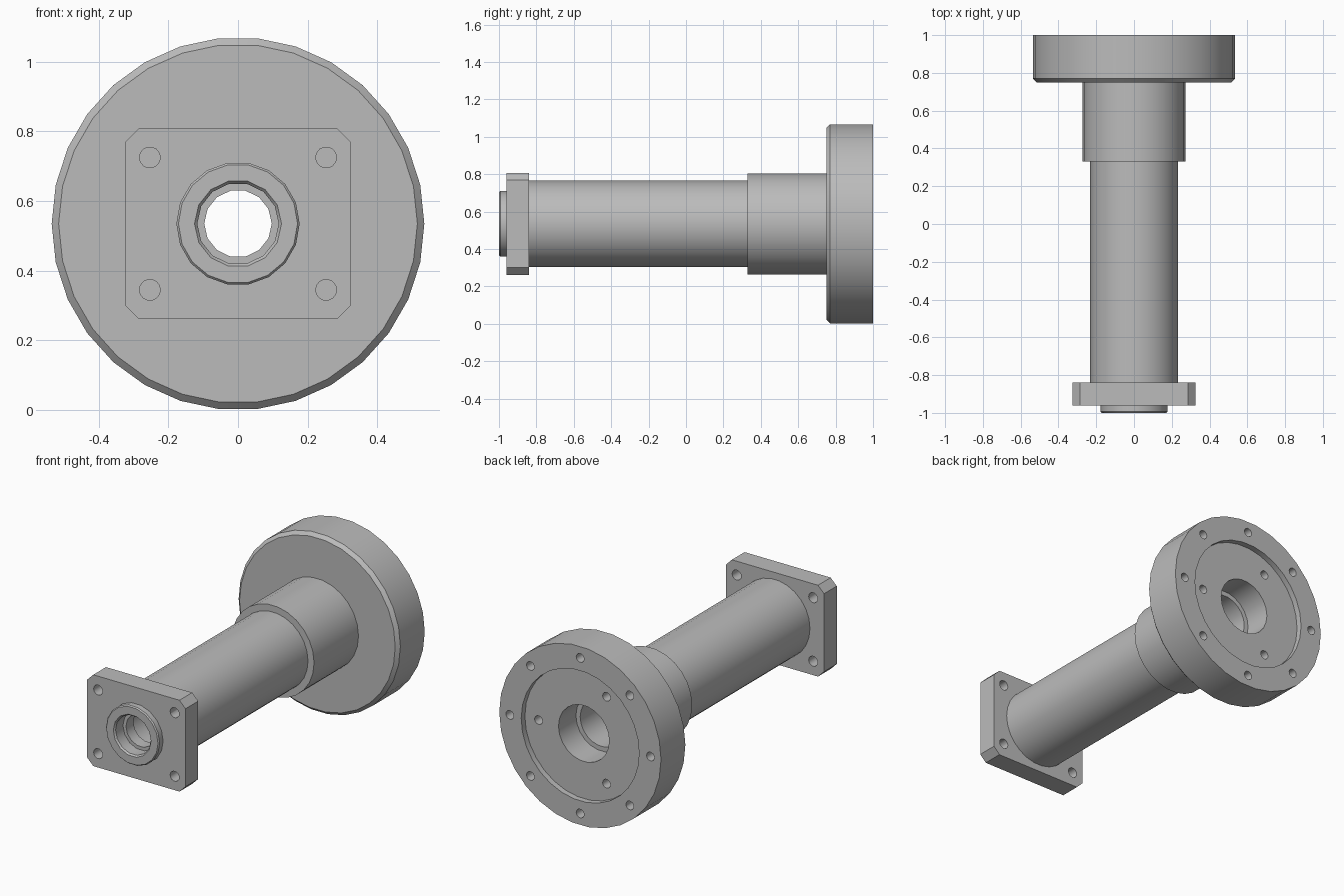
import bpy, bmesh, math
from mathutils import Matrix

if "Cube" in bpy.data.objects:
    bpy.data.objects.remove(bpy.data.objects["Cube"], do_unlink=True)

AXIS_Z = 0.535
steel = bpy.data.materials.new("grey_steel")
steel.use_nodes = True
steel.diffuse_color = (0.5, 0.5, 0.5, 1)
steel.node_tree.nodes["Principled BSDF"].inputs["Base Color"].default_value = (0.5, 0.5, 0.5, 1)


def make(name, bm):
    bmesh.ops.recalc_face_normals(bm, faces=bm.faces)
    mesh = bpy.data.meshes.new(name)
    bm.to_mesh(mesh)
    bm.free()
    mesh.materials.append(steel)
    obj = bpy.data.objects.new(name, mesh)
    bpy.context.collection.objects.link(obj)
    return obj


def lathe(name, profile, sides, x=0, z=0):
    """Capped solid of revolution along y from (radius, y) pairs."""
    bm = bmesh.new()
    rings = []
    for r, y in profile:
        angles = [math.tau * i / sides for i in range(sides)]
        rings.append([bm.verts.new((x + r * math.cos(a), y, AXIS_Z + z + r * math.sin(a)))
                      for a in angles])
    for a, b in zip(rings, rings[1:]):
        for i in range(sides):
            j = (i + 1) % sides
            bm.faces.new((a[i], a[j], b[j], b[i]))
    bm.faces.new(rings[0])
    bm.faces.new(rings[-1])
    return make(name, bm)


def activate(obj):
    bpy.ops.object.select_all(action='DESELECT')
    obj.select_set(True)
    bpy.context.view_layer.objects.active = obj


def cut(obj, cutters):
    activate(obj)
    for c in cutters:
        mod = obj.modifiers.new("cut", 'BOOLEAN')
        mod.operation = 'DIFFERENCE'
        mod.solver = 'EXACT'
        mod.object = c
        bpy.ops.object.modifier_apply(modifier=mod.name)


def drill(x, z, r, y0, y1):
    return lathe("drill", [(r, y0), (r, y1)], 14, x, z)


# Cutters for the stepped bore
front_bore = lathe("front_bore", [(0.135, -1.01), (0.125, -1.0), (0.117, -0.99), (0.117, -0.92),
                                  (0.097, -0.92), (0.097, -0.8)], 14)
main_bore = lathe("main_bore", [(0.14, -0.85), (0.14, 0.8), (0.168, 0.8), (0.168, 1.01)], 22)
bores = [front_bore, main_bore]

# Rear flange with shallow recess, eight rim holes and three inner holes
flange = lathe("rear_flange", [(0.515, 0.75), (0.535, 0.77), (0.535, 1.0)], 30)
recess = lathe("recess", [(0.39, 0.965), (0.39, 1.01)], 30)
rim = [drill(0.465 * math.cos(a), 0.465 * math.sin(a), 0.026, 0.86, 1.01)
       for a in (math.tau * i / 8 for i in range(8))]
inner = [drill(0.3 * math.cos(a), 0.3 * math.sin(a), 0.026, 0.86, 1.01)
         for a in (math.tau * i / 3 for i in range(3))]
cut(flange, [recess, main_bore] + rim + inner)

# Collar and long tube
collar = lathe("collar", [(0.272, 0.33), (0.272, 0.75)], 26)
tube = lathe("tube", [(0.232, -0.84), (0.232, 0.33)], 26)
for part in (collar, tube):
    cut(part, bores)

# Front mounting plate with clipped corners and four through holes
bm = bmesh.new()
bmesh.ops.create_cube(bm, size=1, matrix=Matrix.Translation((0, -0.9, AXIS_Z))
                      @ Matrix.Diagonal((0.65, 0.12, 0.546, 1)))
corners = [e for e in bm.edges if abs(e.verts[0].co.y - e.verts[1].co.y) > 0.1]
bmesh.ops.bevel(bm, geom=corners, offset=0.04, segments=1, affect='EDGES')
plate = make("mounting_plate", bm)
bolts = [drill(sx * 0.253, sz * 0.19, 0.03, -1.0, -0.8) for sx in (-1, 1) for sz in (-1, 1)]
cut(plate, bores + bolts)

# Front spigot ring
spigot = lathe("front_spigot", [(0.171, -1.0), (0.177, -0.993), (0.177, -0.96)], 18)
cut(spigot, bores)

# Remove cutters, shade smooth with sharp edges kept
for c in bores + [recess] + rim + inner + bolts:
    bpy.data.objects.remove(c, do_unlink=True)
for part in (flange, collar, tube, plate, spigot):
    activate(part)
    bpy.ops.object.shade_smooth_by_angle(angle=math.radians(32))
